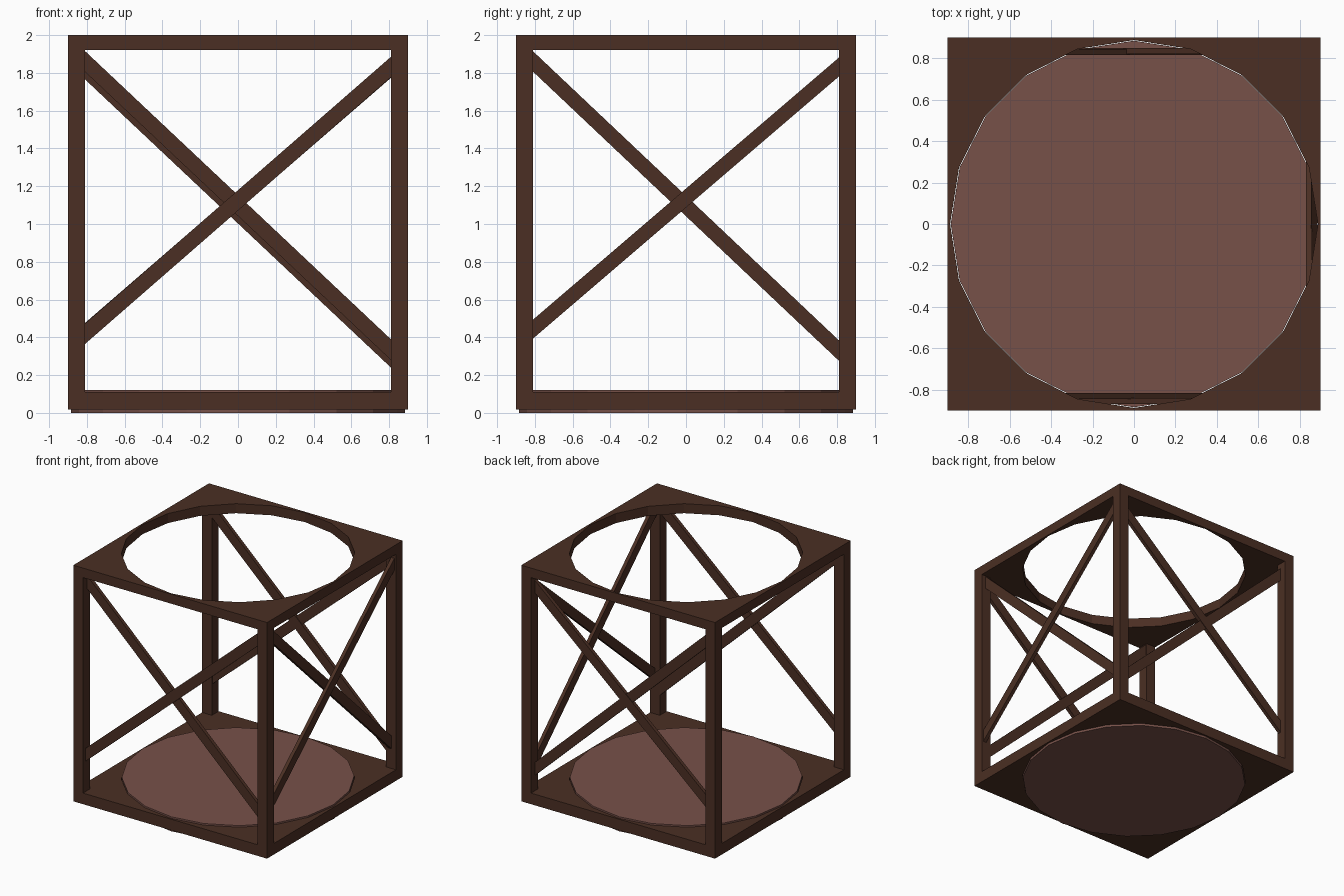
import bpy, bmesh, math
from mathutils import Vector

if "Cube" in bpy.data.objects:
    bpy.data.objects.remove(bpy.data.objects["Cube"])


def material(name, rgb):
    m = bpy.data.materials.new(name)
    m.diffuse_color = (*rgb, 1)
    m.use_nodes = True
    m.node_tree.nodes["Principled BSDF"].inputs["Base Color"].default_value = m.diffuse_color
    return m


WOOD = material("dark_wood", (0.07, 0.028, 0.017))
PANEL = material("reddish_panel", (0.185, 0.082, 0.066))
HALF, POST, SIDES, HOLE = 0.9, 0.09, 20, 0.888


def finish(name, bm, mat):
    bmesh.ops.recalc_face_normals(bm, faces=bm.faces)
    me = bpy.data.meshes.new(name)
    bm.to_mesh(me)
    bm.free()
    me.materials.append(mat)
    ob = bpy.data.objects.new(name, me)
    bpy.context.collection.objects.link(ob)
    return ob


def circle(r, z):
    return [Vector((r * math.cos(2 * math.pi * i / SIDES),
                    r * math.sin(2 * math.pi * i / SIDES), z)) for i in range(SIDES)]


def square(h, z):
    return [Vector((x * h, y * h, z)) for x, y in ((-1, -1), (1, -1), (1, 1), (-1, 1))]


def extrude(bm, vec):
    ext = bmesh.ops.extrude_face_region(bm, geom=bm.faces[:])
    verts = [v for v in ext["geom"] if isinstance(v, bmesh.types.BMVert)]
    bmesh.ops.translate(bm, verts=verts, vec=vec)


def slab(name, loops, vec, mat):
    """Fill the outline (minus any inner loop) and extrude it."""
    bm = bmesh.new()
    edges = []
    for pts in loops:
        vs = [bm.verts.new(p) for p in pts]
        if len(loops) == 1:
            bm.faces.new(vs)
        else:
            edges += [bm.edges.new((vs[i - 1], vs[i])) for i in range(len(vs))]
    if edges:
        bmesh.ops.triangle_fill(bm, use_beauty=True, use_dissolve=False, edges=edges,
                                normal=(0, 0, 1))
    extrude(bm, vec)
    return finish(name, bm, mat)


# Square frames with round openings, and the floor disc
slab("top_frame", [square(HALF, 1.92), circle(HOLE, 1.92)], (0, 0, 0.08), WOOD)
slab("bottom_frame", [square(HALF, 0.017), circle(HOLE, 0.017)], (0, 0, 0.093), WOOD)
slab("floor_disc", [circle(HOLE - 0.003, 0)], (0, 0, 0.122), PANEL)

# Corner posts
for sx, xn in ((-1, "left"), (1, "right")):
    for sy, yn in ((-1, "front"), (1, "back")):
        c = Vector((sx, sy, 0)) * (HALF - POST / 2)
        pts = [p + c for p in square(POST / 2, 0.11)]
        slab(f"{yn}_{xn}_post", [pts], (0, 0, 1.81), WOOD)


# Diagonal braces on the front, back and right; the left side stays open
def brace(name, axis, sign, z0, z1, width, inner, outer):
    e = HALF - POST + 0.01
    profile = [(-e, z0 - width / 2), (e, z1 - width / 2),
               (e, z1 + width / 2), (-e, z0 + width / 2)]
    if axis == "y":
        pts = [Vector((u, sign * inner, z)) for u, z in profile]
        vec = (0, sign * (outer - inner), 0)
    else:
        pts = [Vector((sign * inner, u, z)) for u, z in profile]
        vec = (sign * (outer - inner), 0, 0)
    slab(name, [pts], vec, WOOD)


brace("front_falling_brace", "y", -1, 1.87, 0.325, 0.11, 0.815, 0.845)
brace("front_rising_brace", "y", -1, 0.41, 1.84, 0.108, 0.84, 0.87)
brace("back_falling_brace", "y", 1, 1.83, 0.285, 0.11, 0.815, 0.845)
brace("back_rising_brace", "y", 1, 0.415, 1.835, 0.105, 0.82, 0.85)
brace("right_falling_brace", "x", 1, 1.87, 0.32, 0.108, 0.83, 0.86)
brace("right_rising_brace", "x", 1, 0.435, 1.84, 0.1, 0.855, 0.885)
